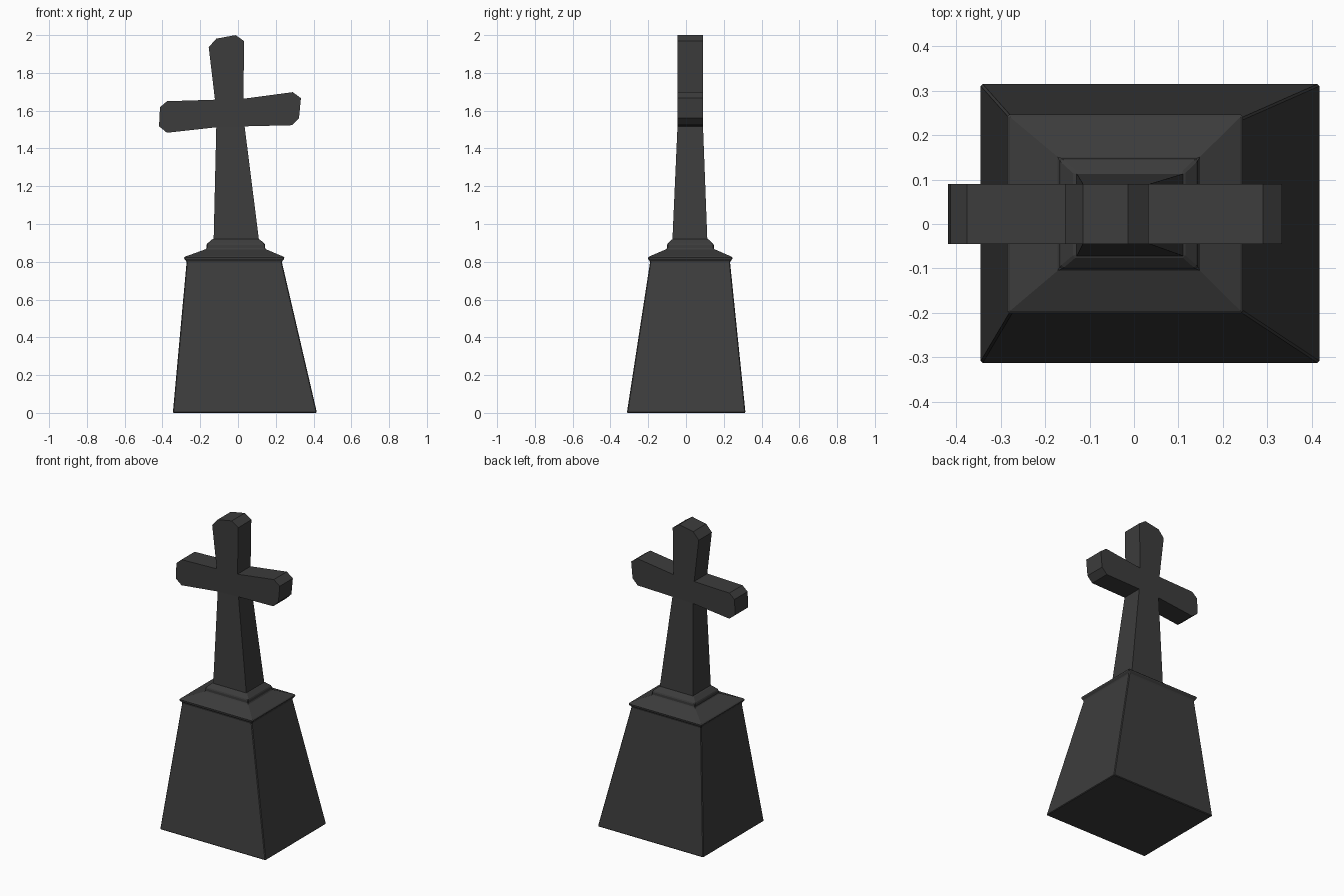
import bpy, bmesh

if "Cube" in bpy.data.objects:
    bpy.data.objects.remove(bpy.data.objects["Cube"])

stone = bpy.data.materials.new("dark_stone")
stone.diffuse_color = (0.045, 0.045, 0.045, 1)
stone.use_nodes = True
stone.node_tree.nodes["Principled BSDF"].inputs["Base Color"].default_value = stone.diffuse_color


def finish(bm, name, bevel=0.0):
    bmesh.ops.recalc_face_normals(bm, faces=bm.faces)
    me = bpy.data.meshes.new(name)
    bm.to_mesh(me)
    bm.free()
    ob = bpy.data.objects.new(name, me)
    bpy.context.collection.objects.link(ob)
    me.materials.append(stone)
    if bevel:
        mod = ob.modifiers.new("worn_edges", 'BEVEL')
        mod.width = bevel
        mod.segments = 1
        mod.limit_method = 'ANGLE'
        mod.angle_limit = 0.6
    return ob


def loft(name, levels, bevel=0.0):
    """Stack of rectangles (z, x0, x1, y0, y1) joined into a closed solid."""
    bm = bmesh.new()
    rings = [[bm.verts.new((x, y, z)) for x, y in
              ((x0, y0), (x1, y0), (x1, y1), (x0, y1))]
             for z, x0, x1, y0, y1 in levels]
    for a, b in zip(rings, rings[1:]):
        for i in range(4):
            j = (i + 1) % 4
            bm.faces.new((a[i], a[j], b[j], b[i]))
    bm.faces.new(rings[0])
    bm.faces.new(rings[-1])
    return finish(bm, name, bevel)


# Leaning pedestal with overhanging sloped cap and small stepped plinth
loft("pedestal", [
    (0.0, -0.345, 0.418, -0.313, 0.315),
    (0.80, -0.272, 0.232, -0.19, 0.233),
    (0.818, -0.287, 0.247, -0.203, 0.248),
    (0.826, -0.283, 0.243, -0.199, 0.244),
    (0.868, -0.167, 0.144, -0.101, 0.147),
    (0.893, -0.167, 0.144, -0.101, 0.147),
    (0.921, -0.134, 0.112, -0.073, 0.117),
], bevel=0.005)

# Crooked cross: head outline runs from left armpit round to right armpit
head = [
    (-0.115, 1.512), (-0.376, 1.483), (-0.418, 1.517), (-0.413, 1.618),
    (-0.376, 1.65), (-0.122, 1.658), (-0.155, 1.936), (-0.115, 1.981),
    (-0.013, 2.0), (0.033, 1.968), (0.028, 1.663), (0.29, 1.698),
    (0.333, 1.666), (0.323, 1.56), (0.286, 1.523), (0.035, 1.517),
]
foot = [(0.111, 0.915), (-0.129, 0.915)]
bm = bmesh.new()
sides = []
for y_head, y_foot in ((-0.045, -0.072), (0.09, 0.113)):
    vs = [bm.verts.new((x, y_head, z)) for x, z in head]
    vs += [bm.verts.new((x, y_foot, z)) for x, z in foot]
    n = len(head)
    bm.faces.new(vs[:n])                              # head plate
    bm.faces.new((vs[n - 1], vs[n], vs[n + 1], vs[0]))  # tapered shaft
    sides.append(vs)
front, back = sides
for i in range(len(front)):
    j = (i + 1) % len(front)
    bm.faces.new((front[i], front[j], back[j], back[i]))
finish(bm, "cross")
